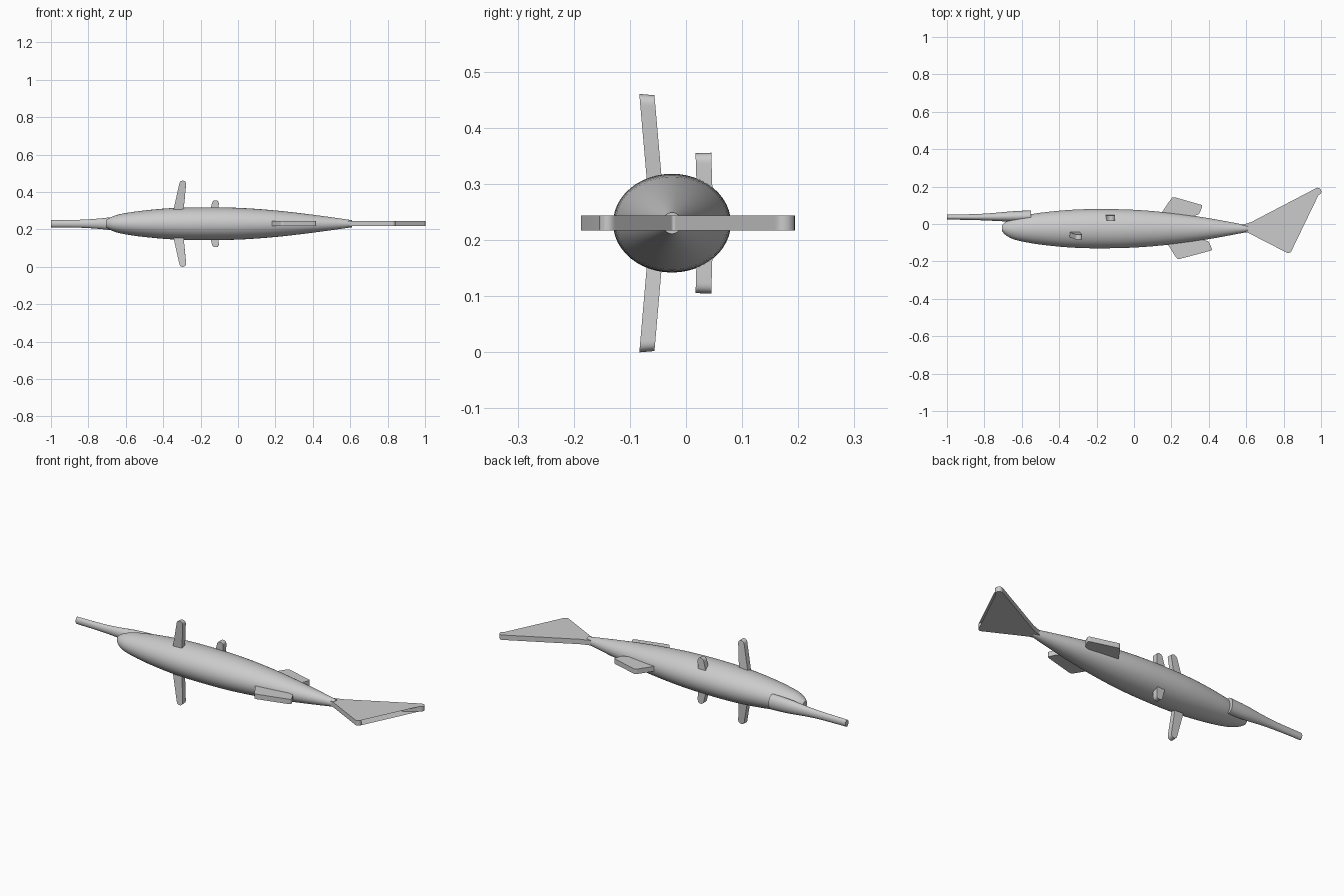
import bpy, bmesh, math
from mathutils import Vector

if "Cube" in bpy.data.objects:
    bpy.data.objects.remove(bpy.data.objects["Cube"])

ZC = 0.23  # mid plane of the fish, which lies on its side


def finish(name, bm):
    bmesh.ops.recalc_face_normals(bm, faces=bm.faces)
    me = bpy.data.meshes.new(name)
    bm.to_mesh(me)
    bm.free()
    ob = bpy.data.objects.new(name, me)
    bpy.context.collection.objects.link(ob)
    bpy.ops.object.select_all(action='DESELECT')
    ob.select_set(True)
    bpy.context.view_layer.objects.active = ob
    bpy.ops.object.shade_smooth_by_angle(angle=math.radians(35))
    return ob


def smooth_rows(rows, steps):
    # Catmull-Rom interpolation between the key sections
    out = []
    for i in range(len(rows) - 1):
        p0, p1 = rows[max(i - 1, 0)], rows[i]
        p2, p3 = rows[i + 1], rows[min(i + 2, len(rows) - 1)]
        for k in range(steps):
            t = k / steps
            out.append([0.5 * (2 * b + (c - a) * t + (2 * a - 5 * b + 4 * c - d) * t * t
                               + (3 * b - a - 3 * c + d) * t ** 3)
                        for a, b, c, d in zip(p0, p1, p2, p3)])
    return out + [list(rows[-1])]


def loft(name, rows, sides=48, steps=4):
    # rows: x, centre y, half width in y, half height in z
    bm = bmesh.new()
    rings = []
    for x, y, ry, rz in smooth_rows(rows, steps):
        rings.append([bm.verts.new((x, y + ry * math.cos(a), ZC + rz * math.sin(a)))
                      for a in (2 * math.pi * i / sides for i in range(sides))])
    for r, s in zip(rings, rings[1:]):
        for i in range(sides):
            j = (i + 1) % sides
            bm.faces.new((r[i], r[j], s[j], s[i]))
    bm.faces.new(rings[0])
    bm.faces.new(rings[-1])
    return finish(name, bm)


def rounded(points):
    # points: u, v, corner radius
    out = []
    for i, (u, v, r) in enumerate(points):
        p = Vector((u, v))
        if r == 0:
            out.append(p)
            continue
        a = p + (Vector(points[i - 1][:2]) - p).normalized() * r
        b = p + (Vector(points[(i + 1) % len(points)][:2]) - p).normalized() * r
        for k in range(7):
            t = k / 6
            out.append(a * (1 - t) ** 2 + p * 2 * t * (1 - t) + b * t * t)
    return out


def plate(name, points, place, thick):
    # extruded outline; place(u, v, w) maps it into the scene
    bm = bmesh.new()
    pts = rounded(points)
    lo, hi = [[bm.verts.new(place(p.x, p.y, w)) for p in pts] for w in (-thick / 2, thick / 2)]
    bm.faces.new(lo)
    bm.faces.new(hi)
    for i in range(len(pts)):
        j = (i + 1) % len(pts)
        bm.faces.new((lo[i], lo[j], hi[j], hi[i]))
    return finish(name, bm)


# body and bill
loft("body", [(-0.705, -0.023, 0.017, 0.02), (-0.685, -0.024, 0.036, 0.032),
              (-0.65, -0.025, 0.054, 0.046), (-0.6, -0.025, 0.068, 0.057),
              (-0.5, -0.025, 0.085, 0.071), (-0.35, -0.025, 0.1, 0.084),
              (-0.2, -0.025, 0.105, 0.088), (0.0, -0.025, 0.101, 0.085),
              (0.2, -0.025, 0.084, 0.071), (0.4, -0.025, 0.056, 0.048),
              (0.61, -0.025, 0.017, 0.019)])
loft("bill", [(-1.0, 0.037, 0.013, 0.019), (-0.85, 0.037, 0.016, 0.021),
              (-0.75, 0.038, 0.021, 0.027), (-0.65, 0.04, 0.028, 0.037),
              (-0.55, 0.042, 0.031, 0.041)], sides=32)

# flat fins in the mid plane
flat = lambda u, v, w: (u, v, ZC + w)
plate("tail_fin", [(0.58, -0.005, 0), (0.63, 0.012, 0), (0.99, 0.2, 0.02), (1.008, 0.168, 0.02),
                   (0.702, -0.022, 0.008), (0.848, -0.137, 0.018), (0.83, -0.16, 0.018),
                   (0.61, -0.047, 0), (0.58, -0.04, 0)], flat, 0.027)
plate("dorsal_fin", [(0.12, 0.02, 0), (0.206, 0.146, 0.014), (0.368, 0.1, 0.012),
                     (0.348, 0.052, 0.01), (0.25, 0.02, 0)], flat, 0.027)
plate("anal_fin", [(0.15, -0.06, 0), (0.232, -0.19, 0.014), (0.42, -0.14, 0.012),
                   (0.398, -0.092, 0.01), (0.28, -0.06, 0)], flat, 0.027)

# paired fins standing out of both flanks; v is distance from the mid plane
for side, label in ((1, "upper"), (-1, "lower")):
    plate("pectoral_fin_" + label,
          [(-0.35, 0.05, 0), (-0.31, 0.231, 0.018), (-0.276, 0.227, 0.018), (-0.293, 0.05, 0)],
          lambda u, v, w: (u, -0.055 + w - 0.087 * (v - 0.06), ZC + side * (v - 0.087 * w)), 0.027)
    plate("small_fin_" + label,
          [(-0.155, 0.05, 0), (-0.135, 0.126, 0.018), (-0.102, 0.124, 0.018), (-0.105, 0.05, 0)],
          lambda u, v, w: (u, 0.033 + w - 0.03 * (v - 0.06), ZC + side * (v + 0.03 * w)), 0.028)
